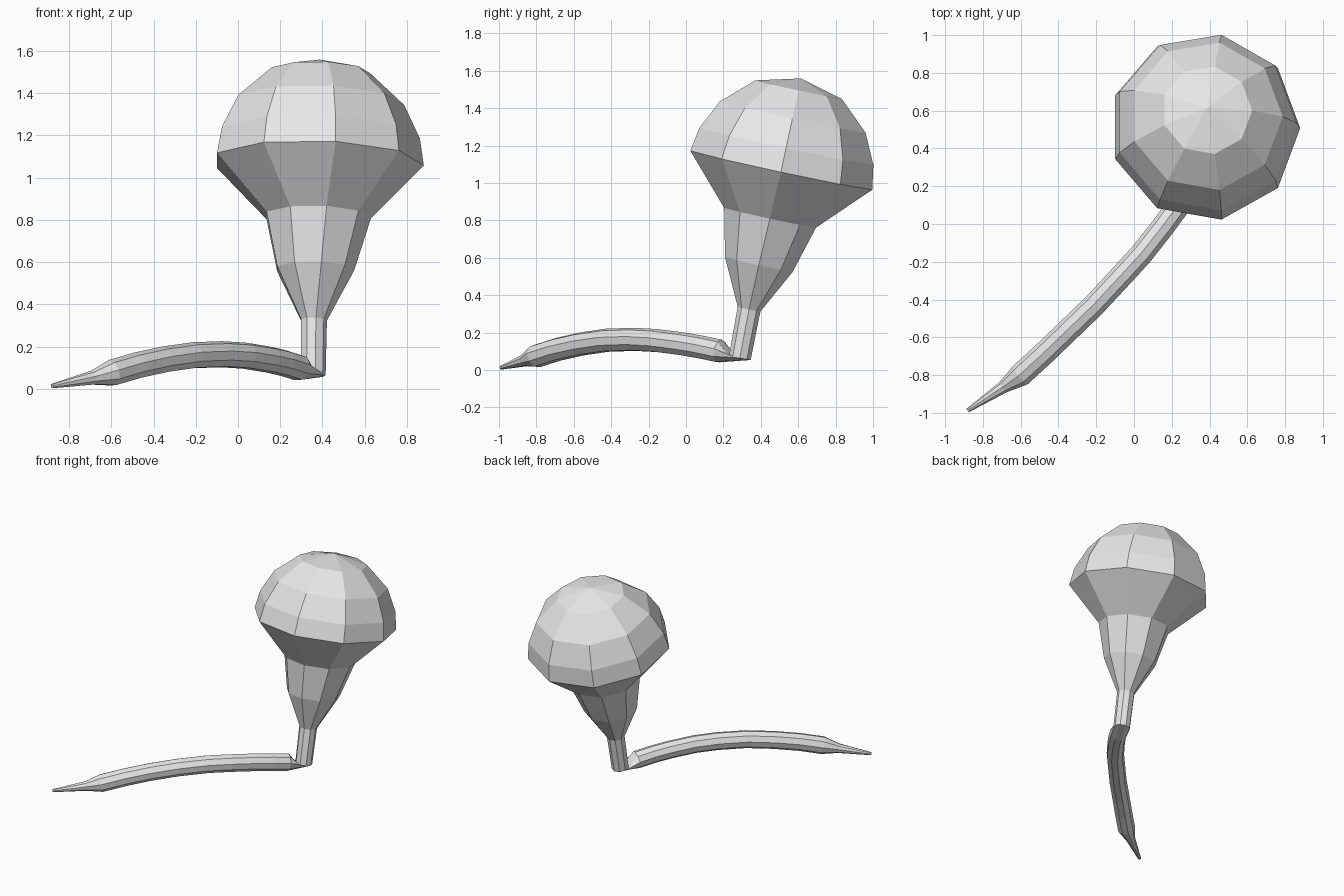
import bpy, bmesh, math
from mathutils import Vector

if "Cube" in bpy.data.objects:
    bpy.data.objects.remove(bpy.data.objects["Cube"], do_unlink=True)

SIDES = 9
AXIS = Vector((0.025, 0.21, 0.98)).normalized()    # lean of the bulb
START_U = (Vector((1, 0, 0)) - AXIS * AXIS.x).normalized()

grey = bpy.data.materials.new("light_grey")
grey.use_nodes = True
grey.diffuse_color = (0.8, 0.8, 0.8, 1)
grey.node_tree.nodes["Principled BSDF"].inputs["Base Color"].default_value = grey.diffuse_color


def loft(name, rings, apex=None):
    """Skin nine-sided rings (centre, normal, radius), carrying the frame along without twist."""
    bm = bmesh.new()
    u, last, loops = START_U.copy(), AXIS, []
    for centre, normal, radius in rings:
        u.rotate(last.rotation_difference(normal))
        last, v = normal, normal.cross(u)
        angles = [math.tau * k / SIDES for k in range(SIDES)]
        loops.append([bm.verts.new(centre + (u * math.cos(a) + v * math.sin(a)) * radius)
                      for a in angles])
    for a, b in zip(loops, loops[1:]):
        for k in range(SIDES):
            j = (k + 1) % SIDES
            bm.faces.new((a[k], a[j], b[j], b[k]))
    if apex:
        tip = bm.verts.new(apex)
        for k in range(SIDES):
            bm.faces.new((loops[-1][k], loops[-1][(k + 1) % SIDES], tip))
    else:
        bm.faces.new(loops[-1])
    bmesh.ops.recalc_face_normals(bm, faces=bm.faces)
    # The joint end is open, so make sure the shell faces outward
    bm.faces.ensure_lookup_table()
    face = bm.faces[0]
    if face.normal.dot(face.calc_center_median() - (rings[0][0] + rings[1][0]) / 2) < 0:
        bmesh.ops.reverse_faces(bm, faces=bm.faces)
    mesh = bpy.data.meshes.new(name)
    bm.to_mesh(mesh)
    bm.free()
    mesh.materials.append(grey)
    obj = bpy.data.objects.new(name, mesh)
    bpy.context.collection.objects.link(obj)
    return obj


# Joint ring shared by the bulb and the tail
joint = (Vector((0.355, 0.288, 0.066)), AXIS, 0.06)

# Bulb: thin neck, flaring throat, then a dome on the wide rim
neck = [((0.358, 0.337, 0.325), 0.063), ((0.362, 0.39, 0.565), 0.188),
        ((0.375, 0.45, 0.815), 0.255)]
rim = Vector((0.375, 0.51, 1.07))
dome = [(0, 0.505), (0.13, 0.483), (0.29, 0.405), (0.44, 0.24)]
bulb = [joint] + [(Vector(c), AXIS, r) for c, r in neck]
bulb += [(rim + AXIS * h, AXIS, r) for h, r in dome]
loft("bulb", bulb, apex=rim + AXIS * 0.5)

# Tail: arched tube that narrows to a thin tip
path = [(0.29, 0.18, 0.10), (0.22, 0.075, 0.122), (0.15, -0.02, 0.138),
        (0.04, -0.16, 0.156), (-0.07, -0.28, 0.163), (-0.21, -0.43, 0.158),
        (-0.35, -0.565, 0.138), (-0.48, -0.69, 0.11), (-0.60, -0.80, 0.075),
        (-0.69, -0.862, 0.052), (-0.88, -0.987, 0.013)]
radii = [0.063] * 9 + [0.034, 0.011]
points = [joint[0]] + [Vector(p) for p in path]
tail = [joint]
for i, radius in enumerate(radii, 1):
    after = points[min(i + 1, len(points) - 1)]
    tail.append((points[i], (points[i - 1] - after).normalized(), radius))
loft("tail", tail)
